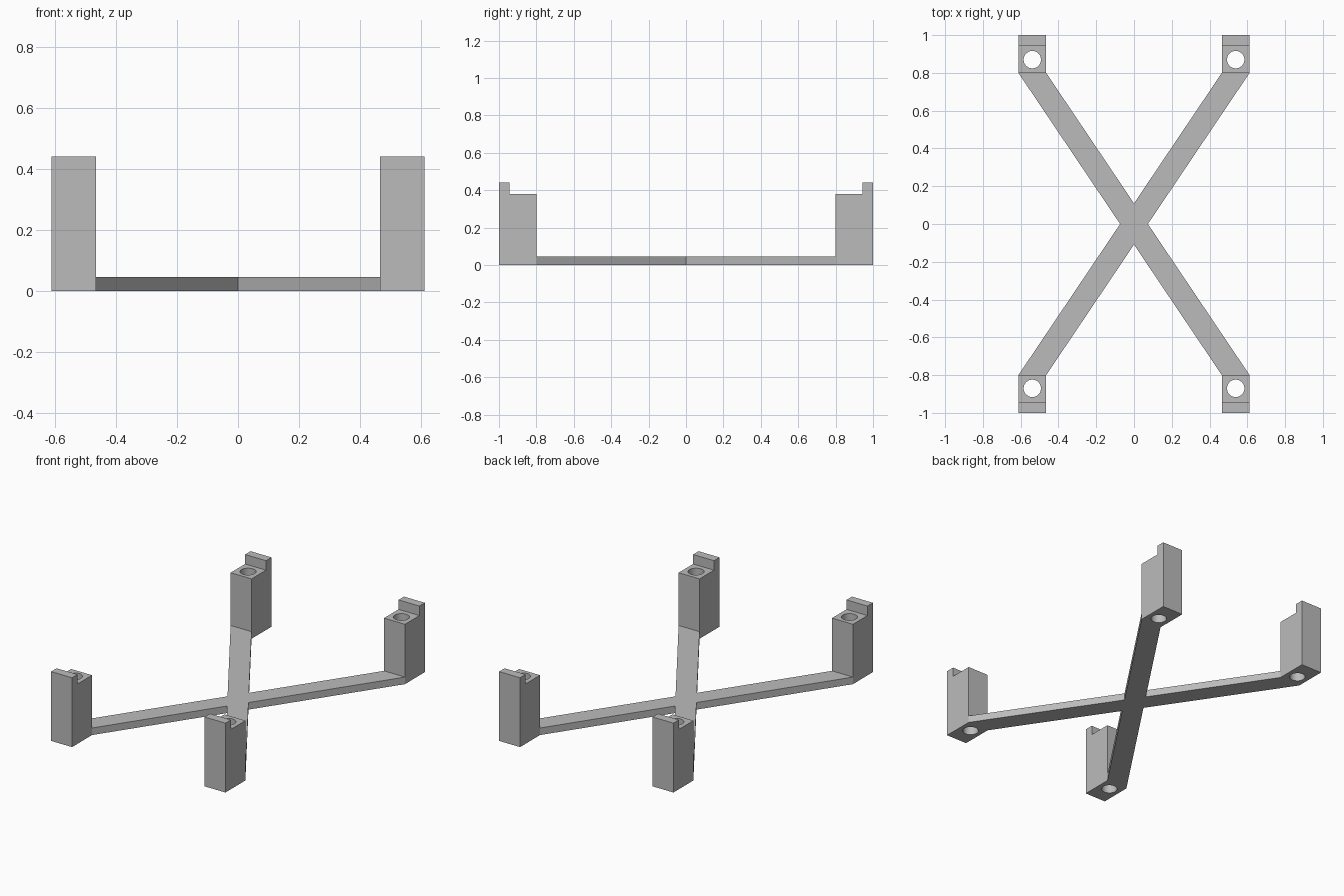
import bpy
import bmesh
import math

cube = bpy.data.objects.get("Cube")
if cube:
    bpy.data.objects.remove(cube, do_unlink=True)

grey = bpy.data.materials.new("plain grey")
grey.use_nodes = True
grey.diffuse_color = (0.5, 0.5, 0.5, 1)
grey.node_tree.nodes["Principled BSDF"].inputs["Base Color"].default_value = (0.5, 0.5, 0.5, 1)

INNER, OUTER = 0.465, 0.612      # post sides in x
POST_Y, LIP_Y = 0.8, 0.945       # post inner face and lip face
THICK, LEDGE, TOP = 0.045, 0.38, 0.44


def prism(name, outline, direction):
    """Extrude a flat outline along a direction into a solid."""
    bm = bmesh.new()
    face = bm.faces.new([bm.verts.new(p) for p in outline])
    grown = bmesh.ops.extrude_face_region(bm, geom=[face], use_keep_orig=True)
    verts = [g for g in grown["geom"] if isinstance(g, bmesh.types.BMVert)]
    bmesh.ops.translate(bm, verts=verts, vec=direction)
    bmesh.ops.recalc_face_normals(bm, faces=bm.faces)
    mesh = bpy.data.meshes.new(name)
    bm.to_mesh(mesh)
    bm.free()
    mesh.materials.append(grey)
    obj = bpy.data.objects.new(name, mesh)
    bpy.context.collection.objects.link(obj)
    return obj


# Flat crossed arms, one outline with four notches
mid = (INNER + OUTER) / 2
notch_x = (OUTER - INNER) / 2
notch_y = POST_Y * notch_x / mid
half = [(notch_x, 0), (OUTER, POST_Y), (INNER, POST_Y), (0, notch_y),
        (-INNER, POST_Y), (-OUTER, POST_Y)]
outline = half + [(-x, -y) for x, y in half]
prism("cross_brace", [(x, y, 0) for x, y in outline], (0, 0, THICK))

# Corner posts with a raised outer lip and a vertical bolt hole
side = [(POST_Y, 0), (1, 0), (1, TOP), (LIP_Y, TOP), (LIP_Y, LEDGE), (POST_Y, LEDGE)]
for end, sy in (("front", -1), ("back", 1)):
    for hand, sx in (("right", -1), ("left", 1)):
        post = prism(f"{end}_{hand}_post", [(sx * INNER, sy * y, z) for y, z in side],
                     (sx * (OUTER - INNER), 0, 0))
        ring = [(sx * mid + 0.046 * math.cos(a), sy * 0.87 + 0.046 * math.sin(a), -0.1)
                for a in (math.tau * i / 48 for i in range(48))]
        cutter = prism("hole_cutter", ring, (0, 0, 0.7))
        cutter.hide_render = True
        cut = post.modifiers.new("bolt_hole", "BOOLEAN")
        cut.operation = "DIFFERENCE"
        cut.solver = "EXACT"
        cut.object = cutter
        bpy.ops.object.select_all(action="DESELECT")
        post.select_set(True)
        bpy.context.view_layer.objects.active = post
        bpy.ops.object.modifier_apply(modifier=cut.name)
        bpy.data.objects.remove(cutter, do_unlink=True)
        bpy.ops.object.shade_smooth_by_angle(angle=math.radians(30))
